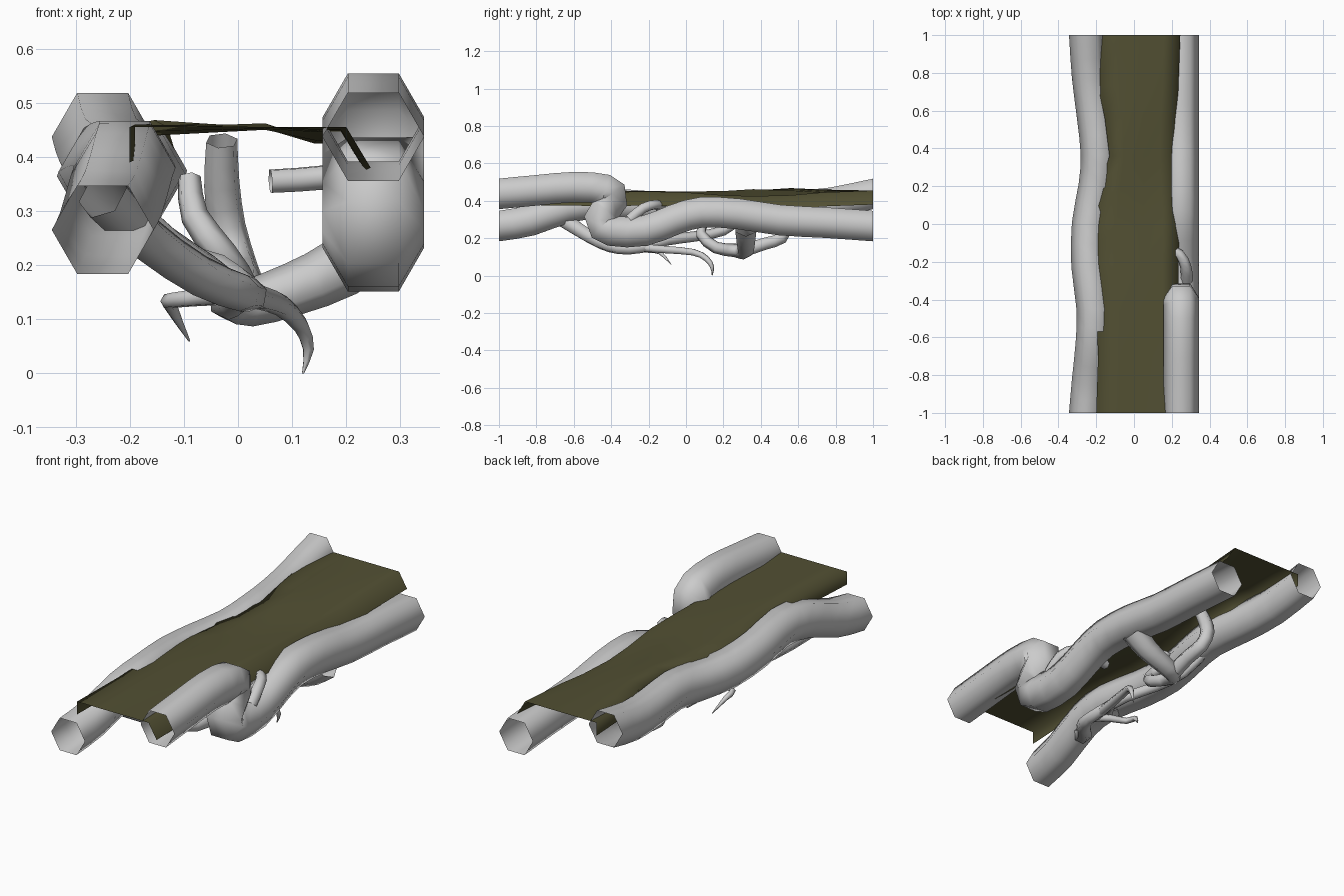
import bpy, bmesh, math
from mathutils import Vector


def spline(pts, n):
    # Catmull-Rom through 4D points (x, y, z, radius)
    p = [Vector(q) for q in pts]
    p = [2 * p[0] - p[1]] + p + [2 * p[-1] - p[-2]]
    out = []
    for i in range(1, len(p) - 2):
        a, b, c, d = p[i - 1:i + 3]
        for k in range(n):
            t = k / n
            out.append(0.5 * (2 * b + (c - a) * t + (2 * a - 5 * b + 4 * c - d) * t * t
                              + (3 * b - a - 3 * c + d) * t ** 3))
    return out + [p[-2]]


def finish(name, bm, mat=None):
    me = bpy.data.meshes.new(name)
    bm.to_mesh(me)
    bm.free()
    for f in me.polygons:
        f.use_smooth = True
    ob = bpy.data.objects.new(name, me)
    bpy.context.collection.objects.link(ob)
    if mat:
        me.materials.append(mat)
    return ob


def tube(name, pts, n=2, flat_ends=False, sides=6):
    # open hexagonal tube swept along a path with a transported frame
    path = spline(pts, n)
    pos = [Vector(q[:3]) for q in path]
    bm = bmesh.new()
    rings = []
    side = Vector((1, 0, 0))
    for i, c in enumerate(pos):
        t = (pos[min(i + 1, len(pos) - 1)] - pos[max(i - 1, 0)]).normalized()
        if flat_ends and i in (0, len(pos) - 1):
            t = Vector((0, 1, 0))
        if flat_ends:
            side = Vector((1, 0, 0))
        elif i == 0 and abs(t.x) > 0.9:
            side = Vector((0, 1, 0))
        side = (side - t * side.dot(t)).normalized()
        up = side.cross(t)
        r = max(path[i][3], 0.002)
        rings.append([bm.verts.new(c + r * (math.cos(a) * side + math.sin(a) * up))
                      for a in (2 * math.pi * k / sides for k in range(sides))])
    for a, b in zip(rings, rings[1:]):
        for k in range(sides):
            j = (k + 1) % sides
            bm.faces.new((a[k], a[j], b[j], b[k]))
    bmesh.ops.recalc_face_normals(bm, faces=bm.faces)
    return finish(name, bm)


R = 0.094
# Main logs
left = [(-.25, -1, .265), (-.235, -.83, .295), (-.215, -.63, .365), (-.21, -.45, .385),
        (-.238, -.22, .372), (-.235, 0, .358), (-.2, .2, .36), (-.188, .37, .375),
        (-.21, .58, .375), (-.235, .78, .39), (-.25, 1, .437)]
tube("left_log", [(*p, R) for p in left], 2, True)
right = [(-1, .437), (-.8, .456), (-.6, .473), (-.43, .46), (-.39, .405), (-.465, .3),
         (-.4, .24), (-.22, .24), (-.06, .3), (.08, .338), (.28, .33), (.5, .297),
         (.75, .283), (1, .265)]
tube("right_log", [(.25, y, z, R) for y, z in right], 2, True)

# Hanging roots and tendrils
tube("front_root", [(-.25, -.7, .33, .05), (-.17, -.58, .25, .042), (-.07, -.46, .18, .038),
                    (.01, -.36, .148, .034), (.02, -.24, .15, .03), (-.03, -.1, .19, .029),
                    (-.1, .05, .21, .028), (-.15, .2, .24, .027), (-.19, .33, .33, .025)])
tube("curled_tendril", [(.01, -.3, .15, .022), (-.05, -.24, .142, .018), (-.12, -.2, .135, .015),
                        (-.125, -.14, .125, .013), (-.09, -.08, .06, .002)])
tube("drooping_tendril", [(.0, -.3, .155, .024), (.04, -.12, .14, .023), (.08, .04, .125, .02),
                          (.115, .11, .09, .016), (.13, .14, .045, .011), (.12, .14, 0, .001)])
tube("cross_root", [(.27, .32, .26, .065), (.19, .32, .195, .056), (.1, .32, .155, .049),
                    (.02, .31, .13, .044), (-.02, .26, .135, .036), (.01, .16, .15, .032),
                    (-.03, .08, .22, .029), (-.08, .1, .29, .026), (-.09, .14, .36, .022)])
tube("looped_root", [(.01, .3, .13, .04), (.01, .42, .17, .037), (.0, .51, .2, .036),
                     (-.02, .53, .27, .035), (-.03, .5, .35, .034), (-.03, .46, .43, .03)])
tube("link_root", [(-.22, -.42, .32, .035), (-.13, -.34, .24, .032), (-.05, -.26, .19, .028),
                   (.01, -.16, .15, .02)])
tube("side_root", [(.28, -.3, .3, .033), (.275, -.23, .36, .03), (.24, -.16, .38, .027),
                   (.16, -.13, .362, .025), (.06, -.14, .355, .024)])

# Moss walkway: sheet with drooping edges laid between the logs
moss = bpy.data.materials.new("moss")
moss.diffuse_color = (.085, .08, .033, 1)
# y, left x, left z, middle z, right x, right z
rows = [(-1, -.2, .455, .455, .2, .455), (-.7, -.19, .46, .455, .19, .45),
        (-.4, -.2, .455, .455, .19, .447), (-.2, -.24, .445, .452, .19, .45),
        (0, -.235, .435, .45, .195, .445), (.2, -.18, .44, .452, .185, .43),
        (.36, -.13, .455, .462, .18, .425), (.56, -.155, .468, .455, .185, .43),
        (.73, -.19, .46, .45, .19, .445), (1, -.2, .455, .455, .2, .455)]
bm = bmesh.new()
grid = []
for y, lx, lz, mz, rx, rz in rows:
    sec = [(lx + (.02 if -.1 < y < .7 else 0), lz - .065), (lx, lz), (lx * .4, (lz + mz) / 2),
           (.05, mz), (rx - .04, rz), (rx, rz), (rx + .045, rz - .075)]
    grid.append([bm.verts.new((x, y, z)) for x, z in sec])
for a, b in zip(grid, grid[1:]):
    for k in range(6):
        bm.faces.new((a[k], a[k + 1], b[k + 1], b[k]))
bmesh.ops.recalc_face_normals(bm, faces=bm.faces)
if sum(f.normal.z for f in bm.faces) < 0:
    bmesh.ops.reverse_faces(bm, faces=bm.faces)
finish("moss_walkway", bm, moss)
